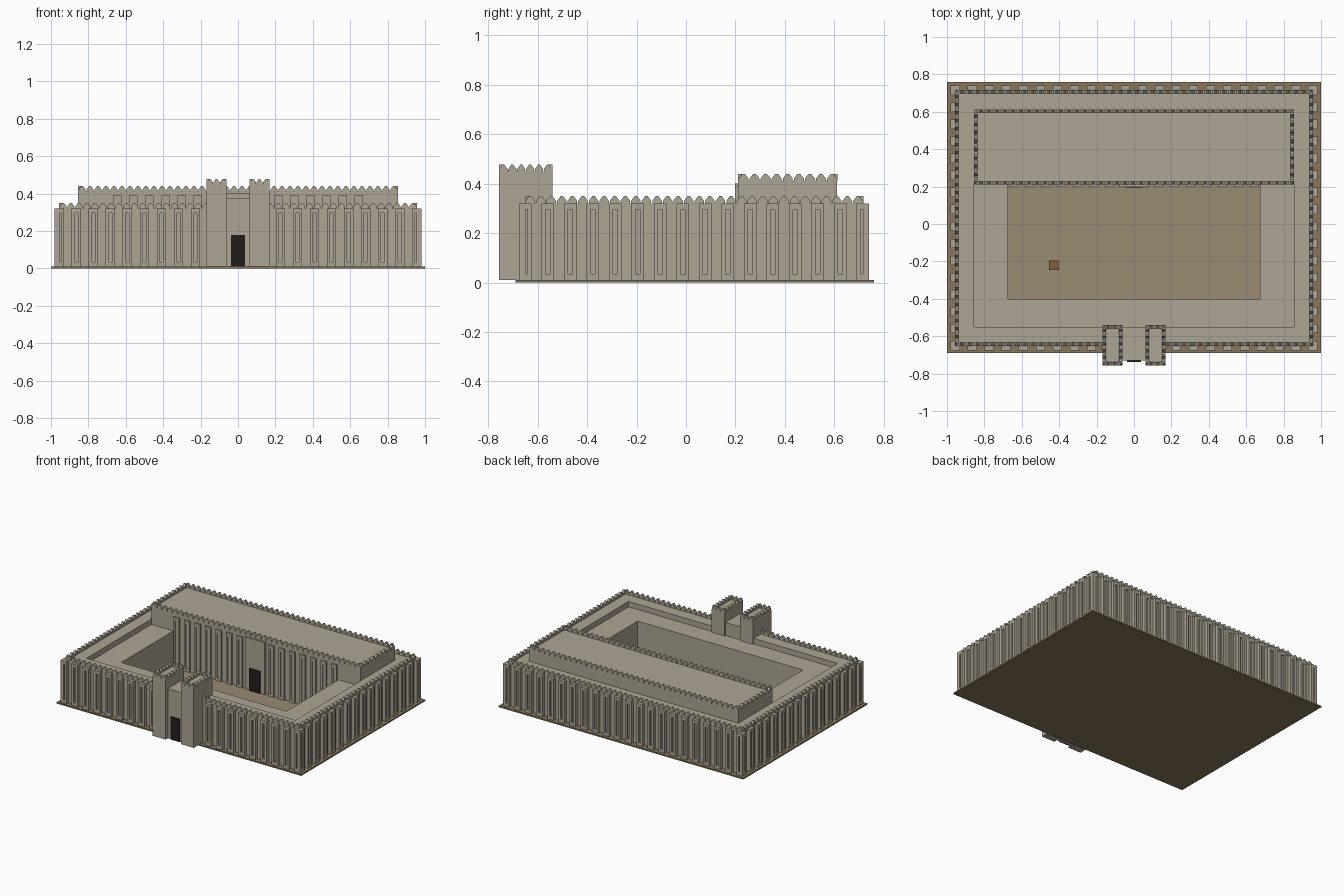
import bpy, bmesh
from mathutils import Vector

if "Cube" in bpy.data.objects:
    bpy.data.objects.remove(bpy.data.objects["Cube"])


def material(name, rgb):
    m = bpy.data.materials.new(name)
    m.diffuse_color = (*rgb, 1)
    m.use_nodes = True
    m.node_tree.nodes["Principled BSDF"].inputs["Base Color"].default_value = m.diffuse_color
    return m


STONE = material("stone", (0.42, 0.38, 0.30))
EARTH = material("earth", (0.25, 0.18, 0.10))
COURT = material("court_floor", (0.32, 0.26, 0.17))
DARK = material("dark_door", (0.015, 0.012, 0.01))
BRICK = material("brick", (0.22, 0.11, 0.05))


def box(bm, x0, x1, y0, y1, z0, z1):
    v = [bm.verts.new((x, y, z)) for z in (z0, z1)
         for x, y in ((x0, y0), (x1, y0), (x1, y1), (x0, y1))]
    bm.faces.new(v[3::-1])
    bm.faces.new(v[4:])
    for i in range(4):
        j = (i + 1) % 4
        bm.faces.new((v[i], v[j], v[j + 4], v[i + 4]))


def finish(bm, name, mat):
    bmesh.ops.recalc_face_normals(bm, faces=bm.faces[:])
    me = bpy.data.meshes.new(name)
    bm.to_mesh(me)
    bm.free()
    me.materials.append(mat)
    ob = bpy.data.objects.new(name, me)
    bpy.context.collection.objects.link(ob)
    return ob


def boxes(name, mat, *dims):
    bm = bmesh.new()
    for d in dims:
        box(bm, *d)
    return finish(bm, name, mat)


def merlon(bm, c, along, w, t, h):
    """Pointed tooth: tapered profile extruded across the wall."""
    across = Vector((-along.y, along.x, 0))
    prof = [(-w, 0), (w, 0), (w, .35 * h), (.25 * w, h), (-.25 * w, h), (-w, .35 * h)]
    a, b = [[bm.verts.new(c + along * u + Vector((0, 0, v)) + across * s) for u, v in prof]
            for s in (-t / 2, t / 2)]
    bm.faces.new(a)
    bm.faces.new(b[::-1])
    for i in range(6):
        j = (i + 1) % 6
        bm.faces.new((a[j], a[i], b[i], b[j]))


def battlement(name, x0, x1, y0, y1, z, h, skip=0.0, pitch=0.043, t=0.018):
    """Row of teeth around a rectangle, inset by half the thickness."""
    bm = bmesh.new()
    X, Y = Vector((1, 0, 0)), Vector((0, 1, 0))
    nx, ny = round((x1 - x0) / pitch), round((y1 - y0) / pitch)
    px, py = (x1 - x0) / nx, (y1 - y0) / ny
    for i in range(nx):
        x = x0 + (i + .5) * px
        for y in (y0 + t / 2, y1 - t / 2):
            if y > 0 or abs(x) > skip:
                merlon(bm, Vector((x, y, z)), X, px * .45, t, h)
    for i in range(ny):
        y = y0 + (i + .5) * py
        for x in (x0 + t / 2, x1 - t / 2):
            merlon(bm, Vector((x, y, z)), Y, py * .45, t, h)
    return finish(bm, name, STONE)


def pilaster(bm, p, along, out, w, d, z0, z1):
    """Buttress with a narrow sunken slot down its face."""
    def part(u0, u1, o0, o1, a, b):
        q, r = p + along * u0 + out * o0, p + along * u1 + out * o1
        box(bm, min(q.x, r.x), max(q.x, r.x), min(q.y, r.y), max(q.y, r.y), a, b)
    s, m = w * .17, d * .5
    part(-w / 2, w / 2, 0, m, z0, z1)
    part(-w / 2, -s, m, d, z0, z1)
    part(s, w / 2, m, d, z0, z1)
    part(-s, s, m, d, z0, z0 + .025)
    part(-s, s, m, d, z1 - .025, z1)


# Ground slab and courtyard floor
boxes("ground_slab", EARTH, (-1, 1, -.69, .76, 0, .01))
boxes("courtyard_floor", COURT, (-.68, .68, -.405, .21, .008, .014))

# Outer walls
WX, WY0, WY1, WZ = .955, -.65, .715, .32
boxes("outer_walls", STONE,
      (-WX, WX, WY0, -.55, .01, WZ), (-WX, WX, .61, WY1, .01, WZ),
      (-WX, -.855, -.55, .61, .01, WZ), (.855, WX, -.55, .61, .01, WZ))

# Slotted buttresses on all four outer faces
bm = bmesh.new()
X, Y = Vector((1, 0, 0)), Vector((0, 1, 0))
for i in range(22):
    x = -WX + 2 * WX * i / 21
    pilaster(bm, Vector((x, WY1, 0)), X, Y, .05, .025, .01, WZ)
    if abs(x) > .16:
        pilaster(bm, Vector((x, WY0, 0)), X, -Y, .05, .025, .01, WZ)
for i in range(16):
    y = WY0 + (WY1 - WY0) * i / 15
    for s in (-1, 1):
        pilaster(bm, Vector((s * WX, y, 0)), Y, X * s, .05, .025, .01, WZ)
finish(bm, "wall_buttresses", STONE)
battlement("wall_battlement", -.957, .957, -.652, .717, WZ, .03, skip=.17)

# Lower rooms around the courtyard
boxes("court_rooms", STONE,
      (-.86, .86, -.55, -.40, .01, .28),
      (-.86, -.675, -.40, .21, .01, .28), (.675, .86, -.40, .21, .01, .28))

# Rear hall with slotted courtyard facade
boxes("rear_hall", STONE, (-.855, .855, .21, .61, .01, .41))
battlement("hall_battlement", -.855, .855, .21, .613, .41, .03)
bm = bmesh.new()
for i in range(16):
    x = -.645 + 1.29 * i / 15
    if abs(x) > .1:
        pilaster(bm, Vector((x, .21, 0)), X, -Y, .045, .012, .01, .39)
finish(bm, "hall_buttresses", STONE)
boxes("hall_portal", STONE, (-.08, .08, .198, .215, .01, .40))
boxes("hall_door", DARK, (-.045, .045, .194, .2, .014, .18))

# Gatehouse: two towers, middle block and door
boxes("gate_block", STONE, (-.065, .065, -.73, -.55, .01, .377))
boxes("gate_door", DARK, (-.037, .037, -.737, -.728, .01, .178))
for side, s in (("left", -1), ("right", 1)):
    x0, x1 = sorted((s * .062, s * .168))
    boxes(side + "_gate_tower", STONE, (x0, x1, -.757, -.54, .01, .45))
    battlement(side + "_tower_battlement", x0, x1, -.757, -.54, .45, .027, pitch=.037)

# Small block in the courtyard
boxes("court_altar", BRICK, (-.455, -.405, -.245, -.195, .012, .05))
